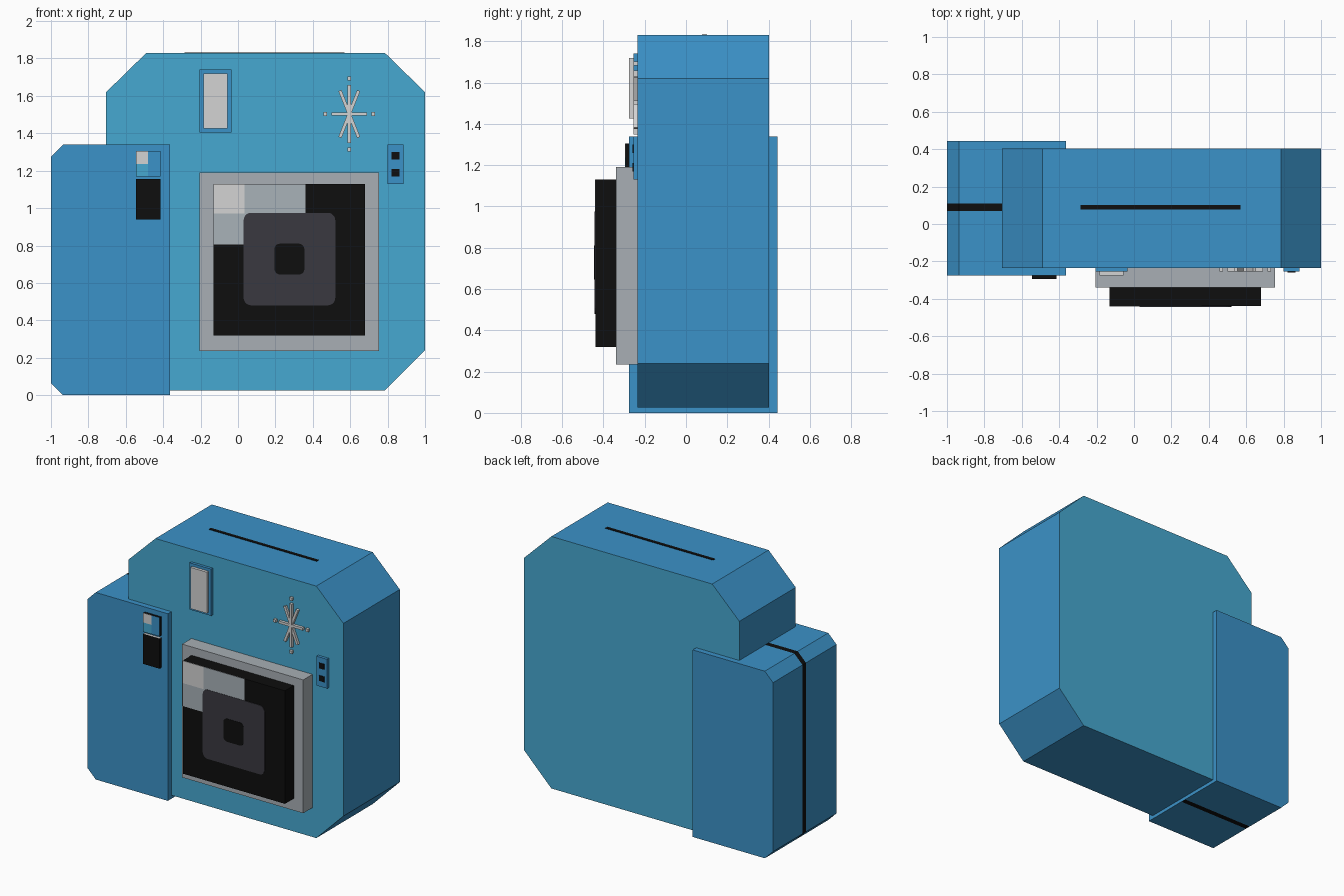
import bpy, bmesh, math

if "Cube" in bpy.data.objects:
    bpy.data.objects.remove(bpy.data.objects["Cube"])


def srgb(hex_value):
    parts = [((hex_value >> s) & 255) / 255 for s in (16, 8, 0)]
    return [c / 12.92 if c <= 0.04045 else ((c + 0.055) / 1.055) ** 2.4 for c in parts] + [1]


def material(name, hex_value):
    m = bpy.data.materials.new(name)
    m.diffuse_color = srgb(hex_value)
    m.use_nodes = True
    m.node_tree.nodes["Principled BSDF"].inputs["Base Color"].default_value = m.diffuse_color
    return m


BLUE = material("blue", 0x3B92C8)
TEAL = material("teal", 0x46A9D1)
BLACK = material("black", 0x0E0E0E)
CHARCOAL = material("charcoal", 0x3A3940)
GREY = material("grey", 0xA8AFB5)
PALE = material("pale_grey", 0xD4D4D4)
SILVER = material("silver", 0xA9B2B9)


def prism(name, profile, stations, mats, rule=None):
    """Extrude an (x, z) outline through the y stations; rule(centre, normal) picks a material slot."""
    bm = bmesh.new()
    rings = [[bm.verts.new((x, y, z)) for x, z in profile] for y in stations]
    n = len(profile)
    bm.faces.new(rings[0])
    bm.faces.new(rings[-1])
    for a, b in zip(rings, rings[1:]):
        for i in range(n):
            j = (i + 1) % n
            bm.faces.new((a[i], a[j], b[j], b[i]))
    bmesh.ops.recalc_face_normals(bm, faces=bm.faces)
    if rule:
        for f in bm.faces:
            f.material_index = rule(f.calc_center_median(), f.normal)
    me = bpy.data.meshes.new(name)
    bm.to_mesh(me)
    bm.free()
    for m in mats:
        me.materials.append(m)
    ob = bpy.data.objects.new(name, me)
    bpy.context.collection.objects.link(ob)
    return ob


def box(name, x0, x1, z0, z1, y0, y1, *mats, rule=None):
    return prism(name, [(x0, z0), (x1, z0), (x1, z1), (x0, z1)], (y0, y1), mats, rule)


def rounded(x0, x1, z0, z1, r, steps=5):
    pts = []
    for k, (cx, cz) in enumerate([(x1 - r, z1 - r), (x0 + r, z1 - r), (x0 + r, z0 + r), (x1 - r, z0 + r)]):
        for s in range(steps + 1):
            a = math.pi / 2 * (k + s / steps)
            pts.append((cx + r * math.cos(a), cz + r * math.sin(a)))
    return pts


def front_only(c, n):
    return 1 if n.y < -0.9 else 0


F = -0.235  # front plane of the body

# Body with clipped corners: teal front and back, blue rim
body = [(-0.49, 0.025), (0.785, 0.025), (1, 0.24), (1, 1.62),
        (0.785, 1.83), (-0.49, 1.83), (-0.705, 1.62), (-0.705, 0.24)]
prism("body", body, (F, 0.403), [BLUE, TEAL], lambda c, n: 1 if abs(n.y) > 0.9 else 0)
box("print_slot", -0.285, 0.57, 1.80, 1.833, 0.077, 0.101, BLACK)

# Side grip with a black band around its rim
grip = [(-0.935, 0), (-0.363, 0), (-0.363, 1.34), (-0.935, 1.34), (-1, 1.275), (-1, 0.065)]
prism("grip", grip, (-0.275, 0.07, 0.11, 0.443), [BLUE, BLACK],
      lambda c, n: 1 if 0.07 < c.y < 0.11 and n.x < 0.5 else 0)

# Grip window and button
box("grip_window", -0.545, -0.415, 1.17, 1.305, -0.293, -0.27, BLACK, BLUE, rule=front_only)
box("window_glint", -0.545, -0.48, 1.237, 1.305, -0.295, -0.292, PALE)
box("window_tint", -0.545, -0.48, 1.17, 1.237, -0.295, -0.292, TEAL)
box("shutter_button", -0.545, -0.415, 0.94, 1.155, -0.295, -0.27, BLACK, PALE,
    rule=lambda c, n: 1 if n.z > 0.9 else 0)

# Lens: plinth, barrel and the painted glass
box("lens_plinth", -0.205, 0.755, 0.235, 1.19, -0.34, F + 0.01, GREY)
box("lens_barrel", -0.13, 0.68, 0.32, 1.13, -0.439, -0.33, BLACK)
box("lens_shine_top", 0.035, 0.36, 0.97, 1.13, -0.441, -0.438, SILVER)
box("lens_shine_side", -0.13, 0.035, 0.805, 0.97, -0.441, -0.438, SILVER)
box("lens_shine_corner", -0.13, 0.035, 0.97, 1.13, -0.441, -0.438, PALE)
box("lens_shine_inner", 0.03, 0.09, 0.91, 0.97, -0.441, -0.438, SILVER)
prism("lens_ring", rounded(0.03, 0.52, 0.48, 0.975, 0.04), (-0.443, -0.438), [CHARCOAL])
prism("lens_pupil", rounded(0.195, 0.355, 0.645, 0.81, 0.03), (-0.445, -0.438), [BLACK])

# Viewfinder
box("viewfinder_frame", -0.205, -0.035, 1.405, 1.74, -0.255, F + 0.01, BLUE)
box("viewfinder_glass", -0.185, -0.055, 1.425, 1.72, -0.275, -0.25, PALE)

# Sensor plate with two dark holes
box("sensor_plate", 0.80, 0.885, 1.13, 1.34, -0.255, F + 0.01, BLUE)
for z in (1.19, 1.28):
    box("sensor_hole", 0.821, 0.863, z - 0.02, z + 0.02, -0.258, -0.25, BLACK)

# Starburst flash ornament: four crossed bars and four tip studs
CX, CZ, W = 0.595, 1.503, 0.009
for i, (dx, dz) in enumerate([(0, 0.155), (0.095, 0), (0.05, 0.125), (-0.05, 0.125)]):
    length = math.hypot(dx, dz)
    px, pz = -dz / length * W, dx / length * W
    front = -0.255 + i * 0.0005
    prism("flash_ray", [(CX + s * dx + t * px, CZ + s * dz + t * pz)
                        for s, t in ((-1, -1), (1, -1), (1, 1), (-1, 1))], (front, F + 0.01), [PALE])
for dx, dz in ((0.128, 0), (-0.128, 0), (0, 0.19), (0, -0.19)):
    box("flash_stud", CX + dx - 0.01, CX + dx + 0.01, CZ + dz - 0.01, CZ + dz + 0.01, -0.255, F + 0.01, PALE)
